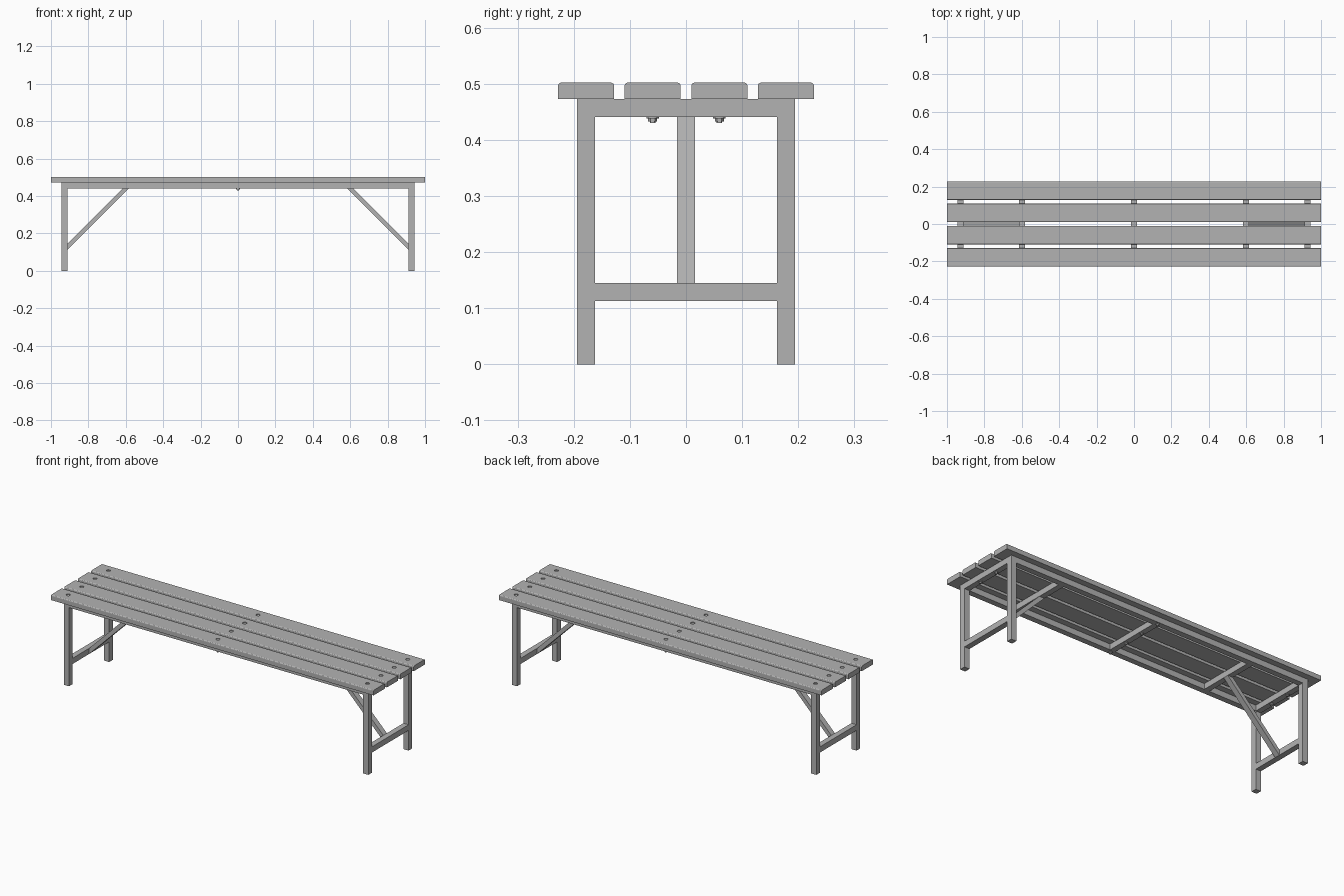
import bpy, bmesh
from mathutils import Matrix

cube = bpy.data.objects.get("Cube")
if cube:
    bpy.data.objects.remove(cube, do_unlink=True)

# One grey for the whole bench
grey = bpy.data.materials.new("bench_grey")
grey.use_nodes = True
grey.diffuse_color = (0.45, 0.45, 0.45, 1)
grey.node_tree.nodes["Principled BSDF"].inputs["Base Color"].default_value = (0.45, 0.45, 0.45, 1)

TUBE = 0.032                    # square tube size
LEG_X, LEG_Y = 0.928, 0.178     # tube centre lines
RAIL_Z = 0.457
SLAT_BOTTOM, SLAT_TOP = 0.473, 0.502
SLAT_YS = (-0.178, -0.0595, 0.0595, 0.178)
BOLT_XS = (-LEG_X, 0, LEG_X)


def finish(name, bm):
    bmesh.ops.recalc_face_normals(bm, faces=bm.faces)
    mesh = bpy.data.meshes.new(name)
    bm.to_mesh(mesh)
    bm.free()
    mesh.materials.append(grey)
    obj = bpy.data.objects.new(name, mesh)
    bpy.context.collection.objects.link(obj)
    return obj


def box(name, centre, size):
    bm = bmesh.new()
    bmesh.ops.create_cube(bm, size=1, matrix=Matrix.Translation(centre) @ Matrix.Diagonal((*size, 1)))
    return finish(name, bm)


def add_disc(bm, x, y, low, high, radius, sides):
    bmesh.ops.create_cone(bm, cap_ends=True, segments=sides, radius1=radius, radius2=radius,
                          depth=high - low, matrix=Matrix.Translation((x, y, (low + high) / 2)))


# Seat slats: rounded long top edges and shallow bolt recesses
for i, y in enumerate(SLAT_YS):
    bm = bmesh.new()
    bmesh.ops.create_cube(bm, size=1, matrix=Matrix.Translation((0, y, (SLAT_BOTTOM + SLAT_TOP) / 2))
                          @ Matrix.Diagonal((2, 0.1, SLAT_TOP - SLAT_BOTTOM, 1)))
    edges = [e for e in bm.edges if all(v.co.z > SLAT_TOP - 0.001 for v in e.verts)
             and abs(e.verts[0].co.x - e.verts[1].co.x) > 1]
    bmesh.ops.bevel(bm, geom=edges, offset=0.006, segments=4, profile=0.5, affect='EDGES')
    slat = finish(f"seat_slat_{i + 1}", bm)

    bm = bmesh.new()
    for x in BOLT_XS:
        add_disc(bm, x, y, SLAT_TOP - 0.004, SLAT_TOP + 0.01, 0.011, 20)
    cutter = finish(f"recess_cutter_{i + 1}", bm)
    cutter.hide_render = True
    cutter.hide_set(True)
    cutter.display_type = 'WIRE'
    cut = slat.modifiers.new("bolt_recesses", 'BOOLEAN')
    cut.operation = 'DIFFERENCE'
    cut.solver = 'EXACT'
    cut.object = cutter
    # Bake the recesses so the cutter can go
    bpy.context.view_layer.update()
    baked = bpy.data.meshes.new_from_object(slat.evaluated_get(bpy.context.evaluated_depsgraph_get()))
    slat.modifiers.clear()
    slat.data = baked
    bpy.data.objects.remove(cutter, do_unlink=True)

# Long side rails
for side, s in (("front", -1), ("back", 1)):
    box(f"{side}_rail", (0, s * LEG_Y, RAIL_Z), (2 * LEG_X + TUBE, TUBE, TUBE))

# Cross members under the seat
for i, x in enumerate((-LEG_X, -0.6, 0, 0.6, LEG_X)):
    box(f"cross_member_{i + 1}", (x, 0, RAIL_Z), (TUBE, 2 * LEG_Y - TUBE, TUBE))

# Legs, stretcher and diagonal brace at each end
leg_top = RAIL_Z - TUBE / 2
for end, s in (("left", 1), ("right", -1)):
    for side, t in (("front", -1), ("back", 1)):
        box(f"{side}_{end}_leg", (s * LEG_X, t * LEG_Y, leg_top / 2), (TUBE, TUBE, leg_top))
    box(f"{end}_stretcher", (s * LEG_X, 0, 0.129), (TUBE, 2 * LEG_Y - TUBE, TUBE))

    bm = bmesh.new()
    profile = ((0.912, 0.113), (0.912, 0.145), (0.616, leg_top), (0.584, leg_top))
    face = bm.faces.new([bm.verts.new((s * x, -TUBE / 2, z)) for x, z in profile])
    swept = bmesh.ops.extrude_face_region(bm, geom=[face])["geom"]
    bmesh.ops.translate(bm, vec=(0, TUBE, 0),
                        verts=[v for v in swept if isinstance(v, bmesh.types.BMVert)])
    finish(f"{end}_brace", bm)

# Washers, nuts and bolt tips below the frame, except where legs hide them
bm = bmesh.new()
for x in BOLT_XS:
    for y in SLAT_YS:
        if x and abs(y) > 0.1:
            continue
        add_disc(bm, x, y, leg_top - 0.003, leg_top, 0.011, 20)
        add_disc(bm, x, y, leg_top - 0.008, leg_top - 0.003, 0.008, 6)
        add_disc(bm, x, y, leg_top - 0.011, leg_top - 0.008, 0.005, 12)
finish("bolt_nuts", bm)
